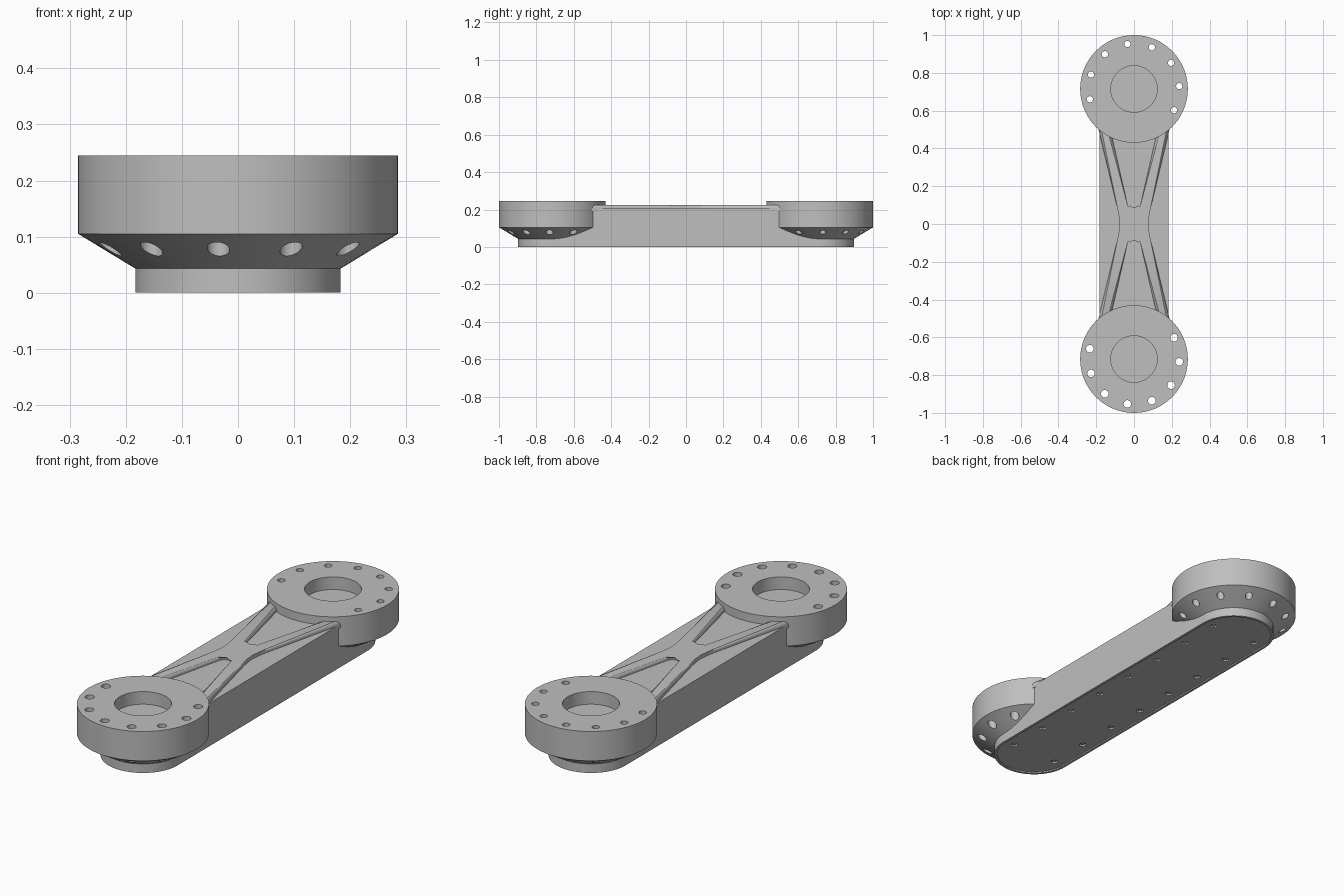
import bpy, bmesh
from math import sin, cos, pi, radians

if "Cube" in bpy.data.objects:
    bpy.data.objects.remove(bpy.data.objects["Cube"])

grey = bpy.data.materials.new("machined grey")
grey.use_nodes = True
colour = (0.52, 0.52, 0.52, 1)
grey.diffuse_color = colour
grey.node_tree.nodes["Principled BSDF"].inputs["Base Color"].default_value = colour

HEAD_Y = 0.715      # distance of each joint head from the middle
ARM_R = 0.183       # half width of the arm
HEAD_R = 0.285


def finish(name, bm):
    bmesh.ops.recalc_face_normals(bm, faces=bm.faces)
    mesh = bpy.data.meshes.new(name)
    bm.to_mesh(mesh)
    bm.free()
    mesh.materials.append(grey)
    ob = bpy.data.objects.new(name, mesh)
    bpy.context.scene.collection.objects.link(ob)
    return ob


def loft(bm, rings):
    """Close a stack of matching outlines into a solid."""
    loops = [[bm.verts.new(p) for p in ring] for ring in rings]
    n = len(loops[0])
    for low, high in zip(loops, loops[1:]):
        for i in range(n):
            j = (i + 1) % n
            bm.faces.new((low[i], low[j], high[j], high[i]))
    bm.faces.new(loops[0][::-1])
    bm.faces.new(loops[-1])


def circle(x, y, r, z, n):
    return [(x + r * cos(2 * pi * i / n), y + r * sin(2 * pi * i / n), z) for i in range(n)]


def cylinder(bm, x, y, r, z0, z1, n=20):
    loft(bm, [circle(x, y, r, z0, n), circle(x, y, r, z1, n)])


def stadium(r, z, n=32):
    ring = []
    for side in (1, -1):
        for i in range(n + 1):
            a = pi * i / n
            ring.append((side * r * cos(a), side * (HEAD_Y + r * sin(a)), z))
    return ring


def boolean(target, tool, operation):
    mod = target.modifiers.new(operation, 'BOOLEAN')
    mod.operation, mod.solver, mod.object = operation, 'EXACT', tool
    select(target)
    bpy.ops.object.modifier_apply(modifier=mod.name)
    bpy.data.objects.remove(tool)


def select(ob):
    bpy.ops.object.select_all(action='DESELECT')
    ob.select_set(True)
    bpy.context.view_layer.objects.active = ob


# Arm with rounded ends
bm = bmesh.new()
loft(bm, [stadium(ARM_R, 0), stadium(ARM_R, 0.205)])
arm = finish("arm_body", bm)

# Joint heads: a conical underside below a thick disc
bm = bmesh.new()
for side in (1, -1):
    profile = [(0.15, 0.023), (HEAD_R, 0.105), (HEAD_R, 0.245)]
    loft(bm, [circle(0, side * HEAD_Y, r, z, 72) for r, z in profile])
boolean(arm, finish("joint_heads", bm), 'UNION')

# Central bores and the bolt holes around each head
bm = bmesh.new()
for side, hole_r in ((1, 0.0165), (-1, 0.02)):
    cylinder(bm, 0, side * HEAD_Y, 0.123, 0.185, 0.3, 64)
    for k in range(8):
        a = radians(-28 + 31.6 * k)
        cylinder(bm, 0.24 * cos(a), side * (HEAD_Y + 0.24 * sin(a)), hole_r, -0.1, 0.3)
boolean(arm, finish("head_cutters", bm), 'DIFFERENCE')

# Recessed cover on the underside
bm = bmesh.new()
loft(bm, [stadium(ARM_R - 0.012, -0.05), stadium(ARM_R - 0.012, 0.006)])
boolean(arm, finish("cover_cutter", bm), 'DIFFERENCE')

# Cover screws in two rows, each sunk in a socket
screw_spots = [(x, -HEAD_Y + 2 * HEAD_Y * i / 7) for x in (-0.12, 0.12) for i in range(8)]
bm = bmesh.new()
for x, y in screw_spots:
    cylinder(bm, x, y, 0.015, -0.05, 0.016)
boolean(arm, finish("socket_cutters", bm), 'DIFFERENCE')
bm = bmesh.new()
for x, y in screw_spots:
    cylinder(bm, x, y, 0.009, 0.009, 0.02, 12)
screws = finish("cover_screws", bm)

# Crossed ribs on top: one quarter outline, mirrored both ways
R = 0.034
quarter = [(R * sin(radians(t)), 0.104 - R * cos(radians(t))) for t in range(0, 78, 11)]
quarter += [(0.137, 0.55), (0.2, 0.55), (0.087, 0.08), (0.08, 0.04), (0.077, 0.012)]
half = quarter + [(x, -y) for x, y in reversed(quarter)]
outline = half + [(-x, y) for x, y in reversed(half) if x > 0.001]
bm = bmesh.new()
loft(bm, [[(x, y, z) for x, y in outline] for z in (0.19, 0.223)])
top_edges = [e for e in bm.edges if all(v.co.z > 0.22 for v in e.verts)]
bmesh.ops.bevel(bm, geom=top_edges, offset=0.016, segments=4, profile=0.5, affect='EDGES')
ribs = finish("crossed_ribs", bm)

for ob in (arm, screws, ribs):
    select(ob)
    bpy.ops.object.shade_smooth_by_angle(angle=radians(30))
